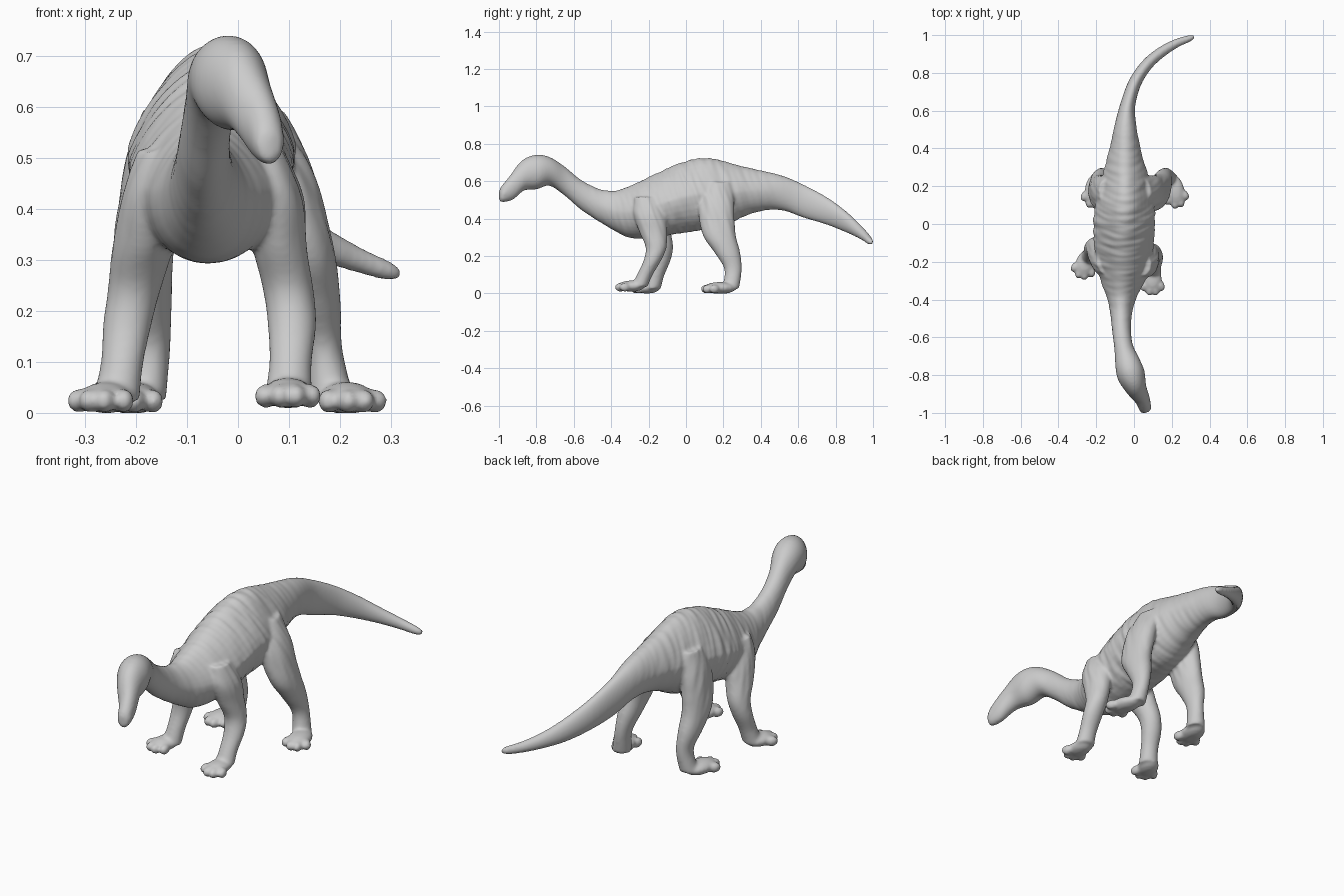
import bpy, bmesh, math
from mathutils import Vector, Matrix, noise

bm = bmesh.new()


def spline(rows, steps):
    """Catmull-Rom interpolation through rows of values."""
    out = []
    for i in range(len(rows) - 1):
        p0, p1 = rows[max(i - 1, 0)], rows[i]
        p2, p3 = rows[i + 1], rows[min(i + 2, len(rows) - 1)]
        for s in range(steps):
            t = s / steps
            out.append([0.5 * (2 * b + (c - a) * t + (2 * a - 5 * b + 4 * c - d) * t * t
                               + (3 * b - a - 3 * c + d) * t ** 3)
                        for a, b, c, d in zip(p0, p1, p2, p3)])
    out.append(list(rows[-1]))
    return out


def loft(rings):
    """Closed tube through rings of points."""
    vs = [[bm.verts.new(p) for p in r] for r in rings]
    n = len(vs[0])
    for a, b in zip(vs, vs[1:]):
        for i in range(n):
            bm.faces.new((a[i], a[(i + 1) % n], b[(i + 1) % n], b[i]))
    bm.faces.new(vs[0][::-1])
    bm.faces.new(vs[-1])


def ball(c, r, yaw=0.0):
    m = Matrix.Translation(c) @ Matrix.Rotation(yaw, 4, 'Z') @ Matrix.Diagonal((*r, 1))
    bmesh.ops.create_uvsphere(bm, u_segments=20, v_segments=12, radius=1, matrix=m)


# Head, neck, torso and tail: x, y, top z, bottom z, half width, pear shape
spine = [
    (.066, -.998, .548, .505, .014, 0), (.062, -.985, .578, .492, .030, 0),
    (.045, -.93, .645, .503, .040, 0), (.012, -.87, .718, .553, .056, 0),
    (-.015, -.80, .745, .560, .074, 0), (-.035, -.73, .733, .580, .066, 0),
    (-.055, -.65, .683, .528, .050, 0), (-.066, -.56, .610, .450, .050, 0),
    (-.068, -.46, .562, .385, .060, .1), (-.066, -.38, .553, .337, .082, .15),
    (-.062, -.30, .578, .300, .118, .25), (-.056, -.20, .626, .300, .148, .3),
    (-.053, -.03, .702, .325, .163, .35), (-.048, .09, .728, .342, .158, .35),
    (-.046, .20, .712, .360, .138, .35), (-.048, .31, .682, .415, .106, .25),
    (-.047, .42, .657, .448, .078, .15), (-.045, .52, .632, .447, .058, 0),
    (-.033, .63, .585, .408, .040, 0), (.006, .75, .520, .372, .034, 0),
    (.070, .845, .450, .335, .031, 0), (.145, .91, .387, .307, .028, 0),
    (.225, .957, .337, .282, .023, 0), (.295, .983, .303, .264, .017, 0),
    (.320, .993, .287, .270, .008, 0)]
path = spline(spine, 4)
rings = []
for i, (x, y, top, bot, w, pear) in enumerate(path):
    a, b = path[max(i - 1, 0)], path[min(i + 1, len(path) - 1)]
    d = Vector((b[0] - a[0], b[1] - a[1])).normalized()
    side = Vector((d.y, -d.x, 0))
    ring = []
    for k in range(32):
        t = math.tau * k / 32
        s, c = math.sin(t), math.cos(t)
        wide = w * c * (1 - pear * max(s, 0))
        ring.append(Vector((x, y, (top + bot) / 2 + (top - bot) / 2 * s)) + side * wide)
    rings.append(ring)
loft(rings)


def leg(rows, foot, size, yaw):
    """Leg rings (x, y, z, rx, ry), then a foot pad with four toes."""
    loft([[(x + rx * math.cos(math.tau * k / 24), y + ry * math.sin(math.tau * k / 24), z)
           for k in range(24)] for x, y, z, rx, ry in spline(rows, 5)])
    c = Vector(foot)
    turn = Matrix.Rotation(yaw, 3, 'Z')
    ball(c, (size[0] * .88, size[1], size[2]), yaw)
    for k in range(4):
        u = (k - 1.5) / 1.5
        off = Vector((u * size[0] * .78, -size[1] * (.85 - .38 * u * u), -.006))
        ball(c + turn @ off, (.021, .031, .024), yaw + u * .35)


# Front legs
leg([(.045, -.215, .52, .045, .06), (.070, -.195, .43, .058, .085), (.082, -.175, .33, .054, .074),
     (.098, -.16, .25, .050, .056), (.106, -.18, .18, .048, .047), (.103, -.222, .10, .042, .042),
     (.099, -.25, .04, .047, .045)], (.098, -.292, .043), (.056, .072, .030), 0)
leg([(-.150, -.205, .52, .045, .06), (-.170, -.185, .43, .058, .085), (-.187, -.155, .33, .058, .074),
     (-.203, -.125, .25, .052, .056), (-.217, -.13, .18, .048, .047), (-.228, -.158, .10, .042, .042),
     (-.24, -.18, .03, .047, .045)], (-.258, -.208, .034), (.058, .072, .031), -.3)
# Hind legs
leg([(.050, .175, .60, .040, .06), (.086, .165, .50, .054, .092), (.112, .165, .40, .060, .094),
     (.135, .18, .31, .058, .088), (.152, .222, .22, .050, .068), (.168, .252, .13, .037, .046),
     (.185, .238, .03, .044, .046)], (.213, .182, .033), (.060, .088, .032), .25)
leg([(-.148, .175, .60, .040, .06), (-.166, .165, .50, .054, .092), (-.178, .165, .40, .060, .094),
     (-.185, .18, .31, .058, .088), (-.180, .222, .22, .050, .068), (-.170, .252, .13, .037, .046),
     (-.185, .238, .03, .044, .046)], (-.208, .182, .033), (.060, .088, .032), -.15)

# Merge all parts into one smooth skin
bmesh.ops.recalc_face_normals(bm, faces=bm.faces)
mesh = bpy.data.meshes.new("rough_parts")
bm.to_mesh(mesh)
bm.free()
rough = bpy.data.objects.new("rough_parts", mesh)
bpy.context.collection.objects.link(rough)
m = rough.modifiers.new("skin", 'REMESH')
m.mode = 'VOXEL'
m.voxel_size = .0075
m = rough.modifiers.new("soften", 'SMOOTH')
m.factor = .5
m.iterations = 7
dg = bpy.context.evaluated_depsgraph_get()
skin = bpy.data.meshes.new_from_object(rough.evaluated_get(dg))
bpy.data.objects.remove(rough)

# Skin folds on the flanks and shoulders, flat soles
moves = []
for v in skin.vertices:
    p = v.co
    fade = max(0, 1 - abs(p.y) / .6) * min(1, max(0, (p.z - .2) / .2))
    f = noise.noise(Vector((p.x * 8, p.y * 38 + p.z * 12, p.z * 8)))
    moves.append(p + v.normal * .006 * fade * f)
for v, p in zip(skin.vertices, moves):
    v.co = (p.x, p.y, max(p.z, .004))
low = min(v.co.z for v in skin.vertices)
for v in skin.vertices:
    v.co.z -= low
for f in skin.polygons:
    f.use_smooth = True
skin.name = "dinosaur_body"
body = bpy.data.objects.new("dinosaur_body", skin)
bpy.context.collection.objects.link(body)
